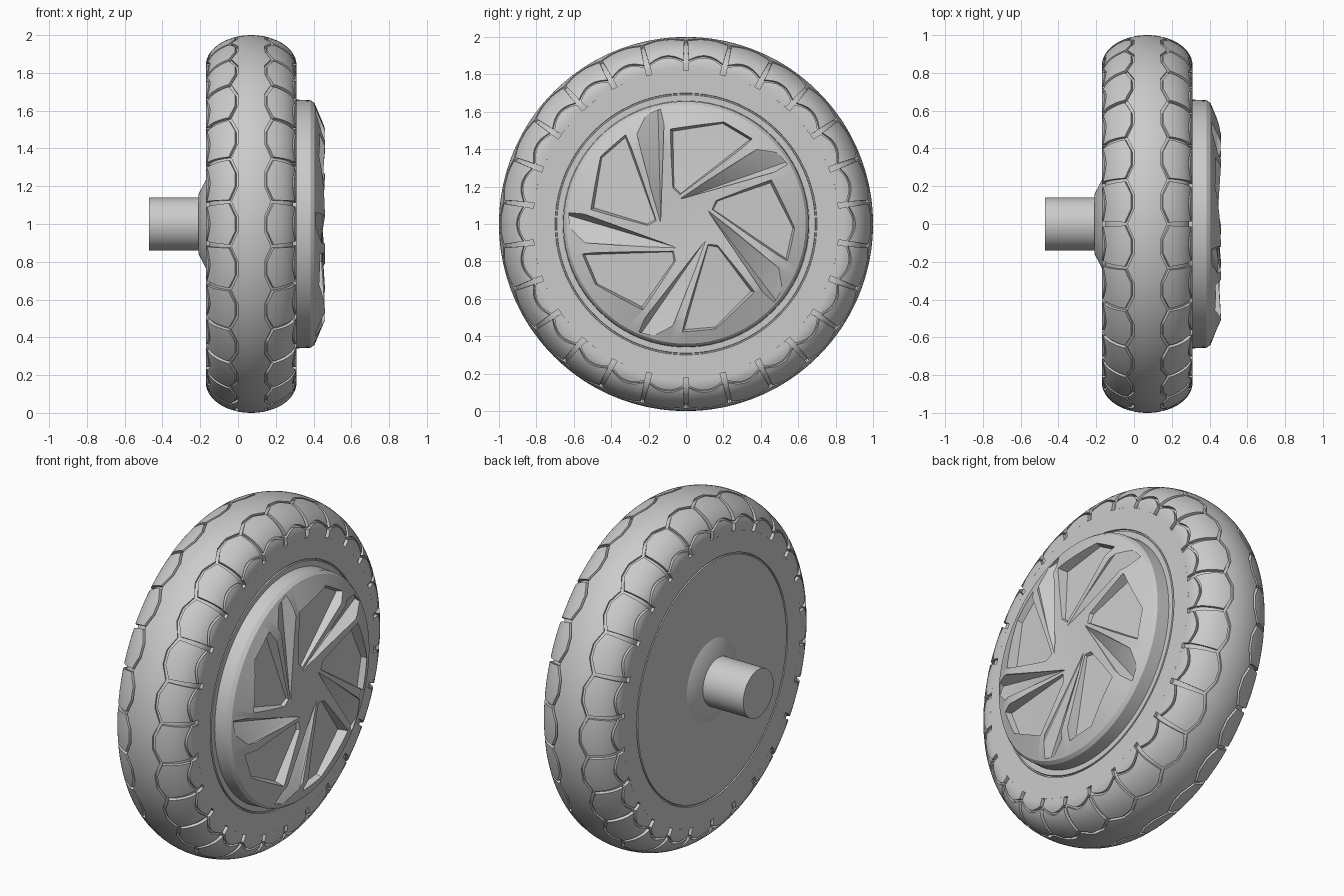
import bpy, bmesh, math
from mathutils import Matrix, Vector

if "Cube" in bpy.data.objects:
    bpy.data.objects.remove(bpy.data.objects["Cube"])

grey = bpy.data.materials.new("plain_grey")
grey.use_nodes = True
COLOUR = (0.6, 0.6, 0.6, 1)
grey.diffuse_color = COLOUR
grey.node_tree.nodes["Principled BSDF"].inputs["Base Color"].default_value = COLOUR

TAU = 2 * math.pi
MID = 0.07        # middle of the tyre along the axle
HALF = 0.24       # half the tyre width
CROWN = 0.16      # height of the rounded crown
DEPTH = 0.018     # tread groove depth
BLOCKS = 26
PITCH = TAU / BLOCKS
END = 1.08        # where the tread stops on the sidewall


def finish(name, bm):
    bmesh.ops.remove_doubles(bm, verts=bm.verts, dist=1e-5)
    bmesh.ops.recalc_face_normals(bm, faces=bm.faces)
    mesh = bpy.data.meshes.new(name)
    bm.to_mesh(mesh)
    bm.free()
    obj = bpy.data.objects.new(name, mesh)
    bpy.context.collection.objects.link(obj)
    mesh.materials.append(grey)
    return obj


def smooth(obj):
    bpy.ops.object.select_all(action='DESELECT')
    obj.select_set(True)
    bpy.context.view_layer.objects.active = obj
    bpy.ops.object.shade_smooth_by_angle(angle=math.radians(28))


def revolve(name, profile, steps):
    """Spin (x, radius) points about the axle."""
    bm = bmesh.new()
    verts = [bm.verts.new((x, 0, 1 + r)) for x, r in profile]
    edges = [bm.edges.new(pair) for pair in zip(verts, verts[1:])]
    bmesh.ops.spin(bm, geom=verts + edges, cent=(0, 0, 1), axis=(1, 0, 0),
                   angle=TAU, steps=steps)
    return finish(name, bm)


def section(s, sink=0):
    """Tyre cross-section: s = 0 at the crown, 1 where the sidewall begins."""
    phi = max(-1, min(1, s)) * math.pi / 2
    r = 0.84 + (CROWN - sink) * math.cos(phi) - max(0, abs(s) - 1) * 0.25
    return MID + (HALF - sink) * math.sin(phi), r


def tread_point(s, theta, sink=0):
    x, r = section(s, sink)
    return (x, r * math.sin(theta), 1 + r * math.cos(theta))


def patch(bm, centre, low, high, gap, side, ends, nt=12, ns=8):
    """Raised tread piece between two curves, with walls down to the carcass."""
    top, base = [], []
    for i in range(nt + 1):
        t = 2 * i / nt - 1
        rows = ([], [])
        for j in range(ns + 1):
            s = low(t) + (high(t) - low(t)) * j / ns
            theta = centre + t * (PITCH / 2 - gap(abs(s)))
            rows[0].append(bm.verts.new(tread_point(side * s, theta)))
            rows[1].append(bm.verts.new(tread_point(side * s, theta, DEPTH + 0.002)))
        top.append(rows[0])
        base.append(rows[1])

    def wall(i, j, k, m):
        bm.faces.new((top[i][j], top[k][m], base[k][m], base[i][j]))

    for i in range(nt):
        for j in range(ns):
            bm.faces.new((top[i][j], top[i + 1][j], top[i + 1][j + 1], top[i][j + 1]))
        wall(i, 0, i + 1, 0)
        wall(i, ns, i + 1, ns)
    if ends:
        for j in range(ns):
            wall(0, j, 0, j + 1)
            wall(nt, j, nt, j + 1)
    bmesh.ops.delete(bm, geom=[v for v in bm.verts if not v.link_faces], context='VERTS')


# Tyre carcass, closed on both sides, with a fine seam ring on each side
crown = [section(-END + 2 * END * i / 40, DEPTH) for i in range(41)]
rim_r = section(END)[1]
seam = [(HALF, rim_r), (HALF, 0.70), (HALF - 0.008, 0.698),
        (HALF - 0.008, 0.692), (HALF, 0.69), (HALF, 0)]
carcass = ([(MID - a, r) for a, r in reversed(seam)] + crown
           + [(MID + a, r) for a, r in seam])
smooth(revolve("tyre_carcass", carcass, BLOCKS * 6))


# Tread: zigzag centre band and two rows of blocks on each shoulder
def zigzag(t):
    return 0.19 + 0.10 * max(0, (abs(t) - 1 / 3) * 1.5)


def scallop(t):
    return 0.88 - 0.125 * math.cos(t * math.pi / 2)


band, shoulder = bmesh.new(), bmesh.new()
for k in range(BLOCKS):
    angle = (k + 0.5) * PITCH
    patch(band, angle, lambda t: -zigzag(t), zigzag, lambda s: 0, 1, False)
    for side in (-1, 1):
        def gap(s):
            return 0.005 + 0.012 * s
        patch(shoulder, angle, lambda t: zigzag(t) + 0.04,
              lambda t: scallop(t) - 0.025, gap, side, True)
        patch(shoulder, angle, lambda t: scallop(t) + 0.025,
              lambda t: END, gap, side, True, ns=5)
smooth(finish("tread_band", band))
smooth(finish("shoulder_blocks", shoulder))

# Axle and its flared collar on the back
smooth(revolve("axle", [(-0.47, 0), (-0.47, 0.14), (-0.15, 0.14), (-0.15, 0)], 48))
smooth(revolve("axle_collar", [(-0.16, 0), (-0.16, 0.24), (-0.17, 0.235),
                               (-0.208, 0.16), (-0.208, 0)], 64))

# Domed hub cover
hub = revolve("hub_cover", [(0.28, 0), (0.28, 0.66), (0.385, 0.655), (0.405, 0.64),
                            (0.46, 0.51), (0.437, 0.10), (0.437, 0)], 96)


# Five-fold recesses cut into the cover
def cutter(name, points):
    bm = bmesh.new()
    for k in range(5):
        turn = Matrix.Rotation(k * TAU / 5, 3, 'X')
        verts = [bm.verts.new(turn @ Vector(p) + Vector((0, 0, 1))) for p in points]
        result = bmesh.ops.convex_hull(bm, input=verts)
        bmesh.ops.delete(bm, geom=result["geom_interior"], context='VERTS')
    return finish(name, bm)


outline = [(-0.086, 0.51), (0.21, 0.556), (0.37, 0.46), (-0.04, 0.14), (-0.08, 0.18)]
cy = sum(p[0] for p in outline) / 5
cz = sum(p[1] for p in outline) / 5
pocket = []
for y, z in outline:
    floor = 0.435 - 0.06 * math.hypot(y, z)
    for x, size in ((floor, 0.90), (0.52, 1.08)):
        pocket.append((x, cy + (y - cy) * size, cz + (z - cz) * size))

blade_top = [(-0.14, 0.0), (-0.28, 0.55), (-0.115, 0.62)]
blade = [(x, y, z) for y, z in blade_top for x in (0.445, 0.53)]
blade += [(0.385, -0.15, 0.61), (0.43, -0.135, 0.03)]

for name, points in (("pocket_cutter", pocket), ("blade_cutter", blade)):
    tool = cutter(name, points)
    tool.hide_render = True
    cut = hub.modifiers.new(name, 'BOOLEAN')
    cut.operation = 'DIFFERENCE'
    cut.solver = 'EXACT'
    cut.object = tool
    bpy.context.view_layer.objects.active = hub
    bpy.ops.object.modifier_apply(modifier=name)
    bpy.data.objects.remove(tool)
smooth(hub)
